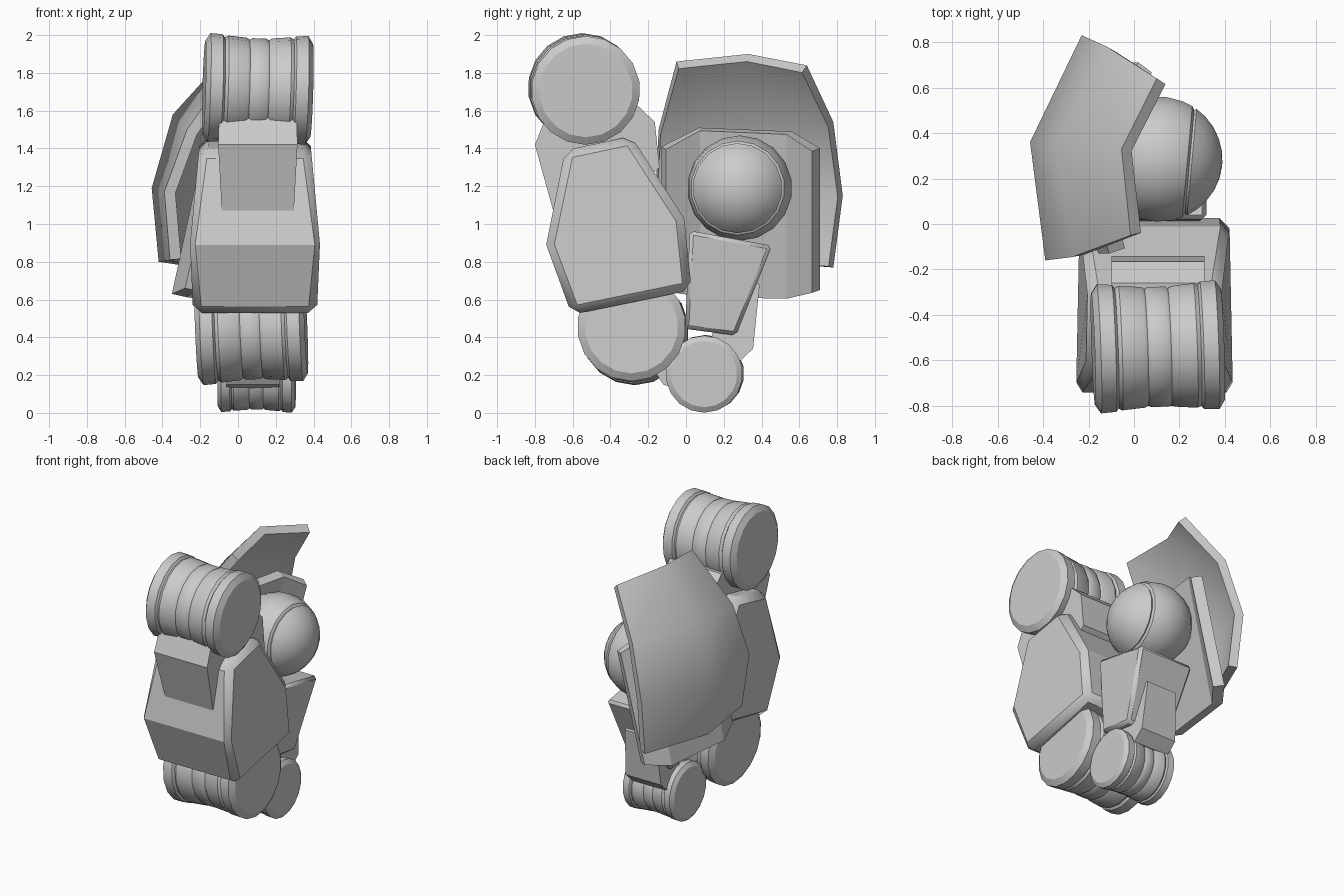
import bpy, bmesh, math
from mathutils import Vector

if "Cube" in bpy.data.objects:
    bpy.data.objects.remove(bpy.data.objects["Cube"])


def finish(name, bm, bevel=0.0, angle=32):
    bmesh.ops.recalc_face_normals(bm, faces=bm.faces[:])
    me = bpy.data.meshes.new(name)
    bm.to_mesh(me)
    bm.free()
    ob = bpy.data.objects.new(name, me)
    bpy.context.collection.objects.link(ob)
    bpy.ops.object.select_all(action='DESELECT')
    ob.select_set(True)
    bpy.context.view_layer.objects.active = ob
    if bevel:
        m = ob.modifiers.new("bevel", 'BEVEL')
        m.width, m.segments = bevel, 1
        m.limit_method, m.angle_limit = 'ANGLE', math.radians(58)
    bpy.ops.object.shade_smooth_by_angle(angle=math.radians(angle))
    return ob


def lathe(name, center, direction, profile, sides):
    """Spin (distance along axis, radius) pairs round an axis."""
    bm = bmesh.new()
    q = Vector((1, 0, 0)).rotation_difference(Vector(direction).normalized())
    rings = []
    for t, r in profile:
        ring = []
        for i in range(sides):
            a = 2 * math.pi * (i + 0.5) / sides
            p = Vector((t, r * math.cos(a), r * math.sin(a)))
            ring.append(bm.verts.new(Vector(center) + q @ p))
        rings.append(ring)
    for a, b in zip(rings, rings[1:]):
        for i in range(sides):
            j = (i + 1) % sides
            bm.faces.new((a[i], a[j], b[j], b[i]))
    bm.faces.new(rings[0])
    bm.faces.new(rings[-1])
    return finish(name, bm)


def block(name, profile, xc, bevel=0.0):
    """Side profile of (y, z, half width) points, built both ways from xc."""
    bm = bmesh.new()
    left = [bm.verts.new((xc - w, y, z)) for y, z, w in profile]
    right = [bm.verts.new((xc + w, y, z)) for y, z, w in profile]
    n = len(profile)
    bm.faces.new(left)
    bm.faces.new(right)
    for i in range(n):
        j = (i + 1) % n
        bm.faces.new((left[i], left[j], right[j], right[i]))
    return finish(name, bm, bevel, 25)


def shell(name, rows, thickness, angle):
    """Rows of outer surface points thickened towards +x."""
    bm = bmesh.new()
    grid = [[bm.verts.new(p) for p in row] for row in rows]
    for a, b in zip(grid, grid[1:]):
        for i in range(len(a) - 1):
            bm.faces.new((a[i], a[i + 1], b[i + 1], b[i]))
    bm.normal_update()
    nrm = {v: (v.normal if v.normal.x > 0 else -v.normal).copy() for v in bm.verts}
    outer = list(nrm)
    edges = [e for e in bm.edges if e.is_boundary]
    faces = bm.faces[:]
    inner = {v: bm.verts.new(v.co + nrm[v] * thickness) for v in outer}
    for f in faces:
        bm.faces.new([inner[v] for v in f.verts])
    for e in edges:
        a, b = e.verts
        bm.faces.new((a, b, inner[b], inner[a]))
    return finish(name, bm, 0, angle)


# Ribbed joint rollers
half = [(1, .86), (.91, 1), (.68, .985), (.64, .93), (.58, .965), (.23, .935), (.18, .9), (.13, .93)]
ribs = [(-t, r) for t, r in half] + [(t, r) for t, r in reversed(half)]
for name, c, d, hl, r, n in (
        ("upper_roller", (.105, -.54, 1.715), (1, .035, -.03), .285, .288, 18),
        ("lower_roller", (.07, -.28, .445), (1, -.03, .04), .29, .288, 18),
        ("small_roller", (.1, .1, .207), (1, -.02, -.01), .205, .204, 18)):
    lathe(name, c, d, [(t * hl, k * r) for t, k in ribs], n)

# Ball joint with a groove towards the outer end
R = .279
ball = [(-R * math.cos(a), R * math.sin(a)) for a in
        [math.pi * (i + .15) / 12 for i in range(8)]]
ball += [(.125, .249), (.135, .232), (.145, .238)]
ball += [(R * math.cos(a), R * math.sin(a)) for a in (.85, .65, .43, .22, .03)]
lathe("ball_joint", (.11, .285, 1.19), (1, -.09, 0), ball, 18)

# Main armoured body
block("main_body", [(-.64, 1.39, .295), (-.29, 1.465, .29), (-.01, 1.03, .335),
                    (.03, .65, .33), (-.605, .52, .325), (-.74, .89, .362)], .09, .045)

# Neck carrying the upper roller
block("upper_neck", [(-.80, 1.42, .21), (-.74, 1.57, .205), (-.26, 1.63, .205),
                     (-.165, 1.54, .205), (-.14, 1.3, .205), (-.4, 1.06, .19),
                     (-.70, 1.06, .19)], .105)

# Forearm, its rear bracket and the link between the lower rollers
block("forearm", [(.02, .965, .22), (.455, .885, .22), (.265, .41, .17), (-.005, .445, .17)], .1, .02)
block("rear_bracket", [(.22, .75, .12), (.39, .68, .12), (.355, .34, .14),
                       (.28, .27, .14), (.1, .25, .14)], .09)
block("roller_link", [(-.25, .35, .14), (.1, .35, .14), (.08, .08, .14), (-.12, .15, .14)], .08)

# Inner mounting plate with two angled wings
shell("mounting_plate", [
    [(-.11, -.13, 1.41), (-.16, .07, 1.51), (-.08, .56, 1.49), (.02, .71, 1.40)],
    [(-.28, -.13, .66), (-.35, .07, .63), (-.28, .56, .62), (-.17, .71, .65)]], .075, 10)

# Large curved shield
shell("shield", [
    [(-.015, -.05, 1.86), (-.055, .33, 1.90), (.10, .64, 1.84)],
    [(-.27, -.145, 1.50), (-.345, .35, 1.58), (-.12, .78, 1.54)],
    [(-.39, -.16, 1.17), (-.457, .36, 1.19), (-.23, .83, 1.15)],
    [(-.36, -.12, .81), (-.42, .35, .80), (-.22, .78, .77)]], .06, 45)
